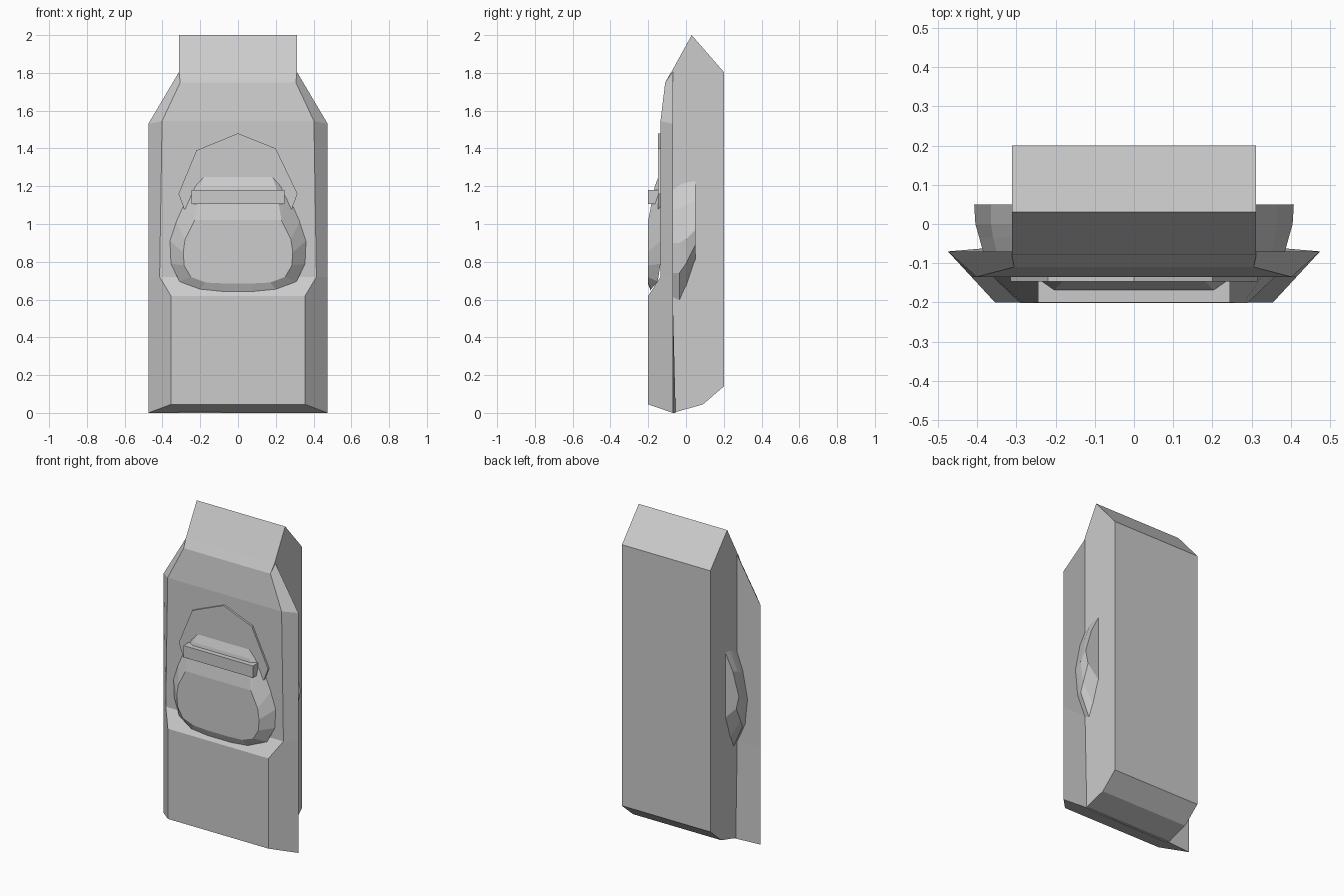
import bpy, bmesh


def make_mesh(name, verts, faces):
    bm = bmesh.new()
    vs = [bm.verts.new(v) for v in verts]
    for f in faces:
        bm.faces.new([vs[i] for i in f])
    bmesh.ops.recalc_face_normals(bm, faces=bm.faces)
    me = bpy.data.meshes.new(name)
    bm.to_mesh(me)
    bm.free()
    ob = bpy.data.objects.new(name, me)
    bpy.context.collection.objects.link(ob)
    return ob


def bridge(rings, n):
    """Quads between successive closed rings of n points."""
    return [(r * n + i, r * n + (i + 1) % n, (r + 1) * n + (i + 1) % n, (r + 1) * n + i)
            for r in range(rings - 1) for i in range(n)]


def loft(name, rings):
    n = len(rings[0])
    verts = [p for r in rings for p in r]
    last = (len(rings) - 1) * n
    faces = bridge(len(rings), n) + [tuple(range(n)), tuple(range(last, last + n))]
    return make_mesh(name, verts, faces)


def mirrored(half):
    """Closed ring from its right half, listed top to bottom."""
    return half + [(-x, y, z) for x, y, z in reversed(half)]


# Core block: side profile extruded across x
profile = [(0.03, 2.0), (0.2, 1.805), (0.2, 0.14), (0.09, 0.045), (-0.07, 0.0), (-0.08, 1.8)]
loft("core_block", [[(x, y, z) for y, z in profile] for x in (-0.312, 0.312)])

# Front shell: front half width, y, z / edge half width, z / back y
levels = [(0.306, -0.11, 1.75, 0.312, 1.805, -0.07),
          (0.402, -0.135, 1.545, 0.475, 1.53, -0.07),
          (0.415, -0.135, 0.72, 0.475, 0.72, -0.07),
          (0.355, -0.2, 0.62, 0.475, 0.62, -0.07),
          (0.355, -0.2, 0.045, 0.475, 0.0, -0.055)]
loft("front_shell", [mirrored([(fw, fy, fz), (ew, -0.07, ez), (0.3, by, ez)])
                     for fw, fy, fz, ew, ez, by in levels])

# Collar between shell top and the slanted cap of the core
loft("collar", [[(s * 0.306, -0.11, 1.75), (s * 0.312, -0.08, 1.803), (s * 0.312, 0.0, 1.75)]
                for s in (-1, 1)])

# Thin arched plate behind the pouch
plate = [(0, 1.48), (0.2, 1.4), (0.315, 1.16), (0.285, 1.08),
         (-0.285, 1.08), (-0.315, 1.16), (-0.22, 1.39)]
loft("arched_plate", [[(x, y, z) for x, z in plate] for y in (-0.147, -0.12)])

# Faceted pouch: outer rim and raised front
outer = [(0.17, -0.135, 1.28), (0.25, -0.13, 1.2), (0.33, -0.13, 1.02), (0.36, -0.135, 0.91),
         (0.355, -0.135, 0.79), (0.31, -0.15, 0.695), (0.2, -0.185, 0.655), (0.08, -0.185, 0.643)]
front = [(0.2, -0.165, 1.2), (0.23, -0.2, 1.02), (0.28, -0.202, 0.92), (0.29, -0.202, 0.85),
         (0.285, -0.202, 0.78), (0.25, -0.202, 0.72), (0.17, -0.202, 0.69), (0.07, -0.202, 0.685)]
n = 2 * len(outer)
make_mesh("pouch", mirrored(outer) + mirrored(front),
          bridge(2, n) + [(n, n + 1, 2 * n - 2, 2 * n - 1), tuple(range(n + 1, 2 * n - 1))])

# Flat bar across the pouch
bar = [(-0.2, 1.105), (-0.2, 1.18), (-0.13, 1.18), (-0.13, 1.105)]
loft("cross_bar", [[(x, y, z) for y, z in bar] for x in (-0.245, 0.245)])

# Curved pods on both flanks, lofted from front to back
sections = [(-0.09, [(0.3, 1.2), (0.345, 1.08), (0.38, 0.9), (0.365, 0.74), (0.3, 0.6)]),
            (-0.035, [(0.3, 1.235), (0.36, 1.08), (0.395, 0.9), (0.375, 0.74), (0.3, 0.57)]),
            (0.0, [(0.3, 1.245), (0.365, 1.1), (0.405, 0.92), (0.385, 0.79), (0.3, 0.65)]),
            (0.05, [(0.3, 1.25), (0.365, 1.12), (0.408, 0.97), (0.39, 0.89), (0.3, 0.8)])]
for side, s in (("left", -1), ("right", 1)):
    loft(side + "_pod", [[(s * x, y, z) for x, z in pts] for y, pts in sections])
